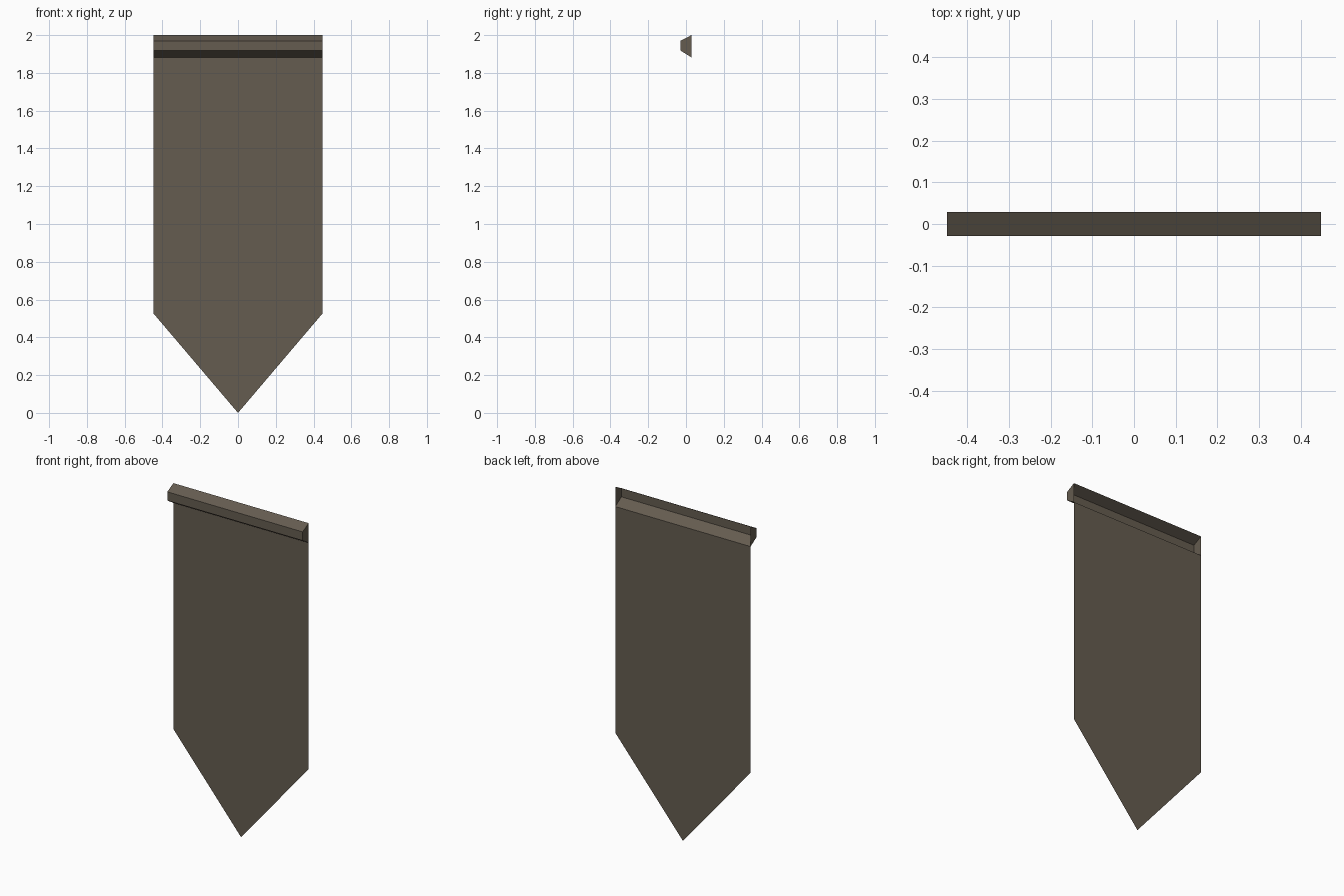
import bpy

if "Cube" in bpy.data.objects:
    bpy.data.objects.remove(bpy.data.objects["Cube"])

W, Y = 0.448, 0.029

cloth = bpy.data.materials.new("brown_cloth")
cloth.diffuse_color = (0.13, 0.107, 0.08, 1)
cloth.use_nodes = True
cloth.node_tree.nodes["Principled BSDF"].inputs["Base Color"].default_value = cloth.diffuse_color


def make(name, verts, faces):
    mesh = bpy.data.meshes.new(name)
    mesh.from_pydata(verts, [], faces)
    mesh.materials.append(cloth)
    obj = bpy.data.objects.new(name, mesh)
    bpy.context.collection.objects.link(obj)
    return obj


# Hanging sheet: thin pointed pennant at the back plane
outline = [(-W, 1.882), (-W, 0.527), (0, 0), (W, 0.527), (W, 1.882)]
make("banner_sheet", [(x, Y, z) for x, z in outline], [range(5)])

# Top rail: bevelled hollow shell, open at the back, with end caps
profile = [(Y, 2.0), (-Y, 1.97), (-Y, 1.918), (Y, 1.882)]
verts = [(x, y, z) for x in (-W, W) for y, z in profile]
sides = [(i, i + 1, i + 5, i + 4) for i in range(3)]
make("top_rail", verts, sides + [(3, 2, 1, 0), (4, 5, 6, 7)])
